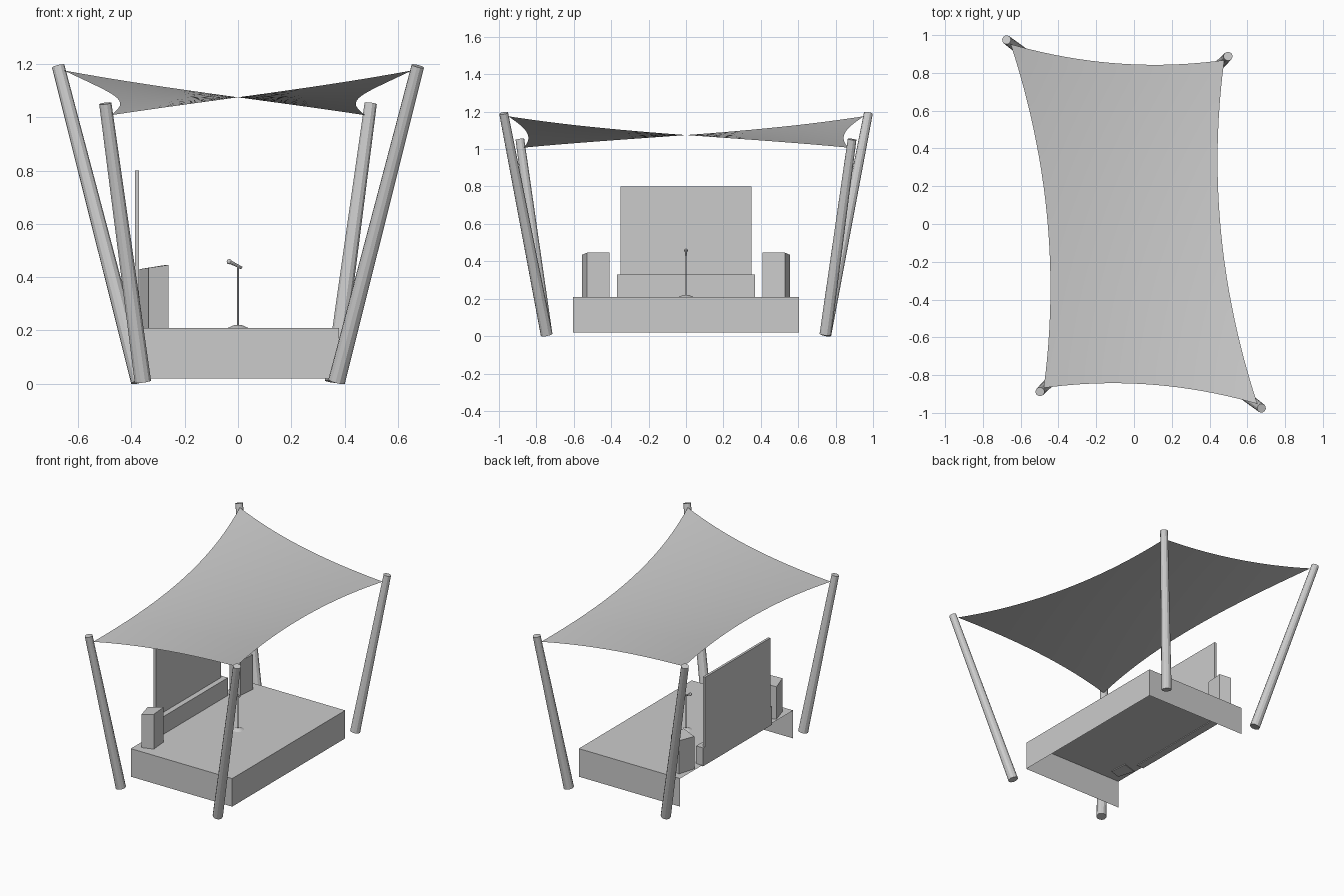
import bpy, bmesh
from mathutils import Vector

if "Cube" in bpy.data.objects:
    bpy.data.objects.remove(bpy.data.objects["Cube"])


def make(name, verts, faces, smooth=False):
    me = bpy.data.meshes.new(name)
    me.from_pydata(verts, [], faces)
    ob = bpy.data.objects.new(name, me)
    bpy.context.collection.objects.link(ob)
    for p in me.polygons:
        p.use_smooth = smooth
    return ob


def prism(name, base, z0, tops):
    # straight prism from a counter-clockwise outline with a top height per corner
    n = len(base)
    verts = [(x, y, z0) for x, y in base] + [(x, y, z) for (x, y), z in zip(base, tops)]
    faces = [tuple(range(n))[::-1], tuple(range(n, 2 * n))]
    faces += [(i, (i + 1) % n, n + (i + 1) % n, n + i) for i in range(n)]
    return make(name, verts, faces)


def box(name, x0, x1, y0, y1, z0, z1):
    return prism(name, [(x0, y0), (x1, y0), (x1, y1), (x0, y1)], z0, [z1] * 4)


def rod(name, a, b, r0, r1, sides=12):
    # tapered rod between two points
    a, b = Vector(a), Vector(b)
    d = b - a
    bpy.ops.mesh.primitive_cone_add(vertices=sides, radius1=r0, radius2=r1,
                                    depth=d.length, location=(a + b) / 2)
    ob = bpy.context.object
    ob.rotation_euler = d.to_track_quat('Z', 'Y').to_euler()
    ob.name = name
    return ob


# Stage: top sheet with front and side skirts, open at the rear (-x) and below
X, Y, LO, HI = 0.38, 0.605, 0.02, 0.21
v = [(sx * X, sy * Y, z) for z in (LO, HI) for sx, sy in ((-1, -1), (1, -1), (1, 1), (-1, 1))]
make("stage", v, [(4, 5, 6, 7), (0, 1, 5, 4), (1, 2, 6, 5), (2, 3, 7, 6)])

# Backdrop screen on its base
box("screen_base", -0.387, -0.335, -0.37, 0.37, 0.205, 0.33)
box("screen", -0.387, -0.371, -0.35, 0.35, 0.33, 0.80)

# Speakers, mirrored across the stage, tops sloping to the rear
plan = [(-0.335, -0.555), (-0.26, -0.53), (-0.27, -0.41), (-0.37, -0.44)]
tops = [0.435, 0.446, 0.446, 0.43]
prism("speaker_front", plan, 0.205, tops)
prism("speaker_rear", [(x, -y) for x, y in plan][::-1], 0.205, tops[::-1])

# Microphone and stand
rod("mic_base", (0, 0, 0.208), (0, 0, 0.221), 0.042, 0.012, 16)
rod("mic_stand", (0, 0, 0.215), (0, 0, 0.442), 0.004, 0.004, 8)
rod("mic_body", (0.015, 0, 0.434), (-0.03, 0, 0.457), 0.005, 0.007, 8)
bpy.ops.mesh.primitive_uv_sphere_add(segments=10, ring_count=6, radius=0.010,
                                     location=(-0.033, 0, 0.458))
bpy.context.object.name = "mic_head"

# Leaning tapered poles: a tall and a short pair, each repeated by half a turn
for s, side in ((1, "a"), (-1, "b")):
    rod("tall_pole_" + side, (s * 0.37, -s * 0.745, 0.008),
        (s * 0.675, -s * 0.975, 1.192), 0.032, 0.024)
    rod("short_pole_" + side, (-s * 0.357, -s * 0.745, 0.008),
        (-s * 0.498, -s * 0.888, 1.052), 0.032, 0.024)

# Tensioned canopy: saddle sheet with inward-curving edges
N = 24
c00, c10 = Vector((-0.478, -0.868)), Vector((0.653, -0.952))
c01, c11 = -c10, -c00
verts = []
for j in range(N + 1):
    t = j / N
    for i in range(N + 1):
        u = i / N
        p = (c00 * (1 - u) + c10 * u) * (1 - t) + (c01 * (1 - u) + c11 * u) * t
        x = p.x + 0.105 * 4 * t * (1 - t) * (1 - 2 * u)
        y = p.y + 0.06 * 4 * u * (1 - u) * (1 - 2 * t)
        verts.append((x, y, 1.075 - 0.162 * x * y))
W = N + 1
make("canopy", verts, [(j * W + i, j * W + i + 1, (j + 1) * W + i + 1, (j + 1) * W + i)
                       for j in range(N) for i in range(N)], True)
